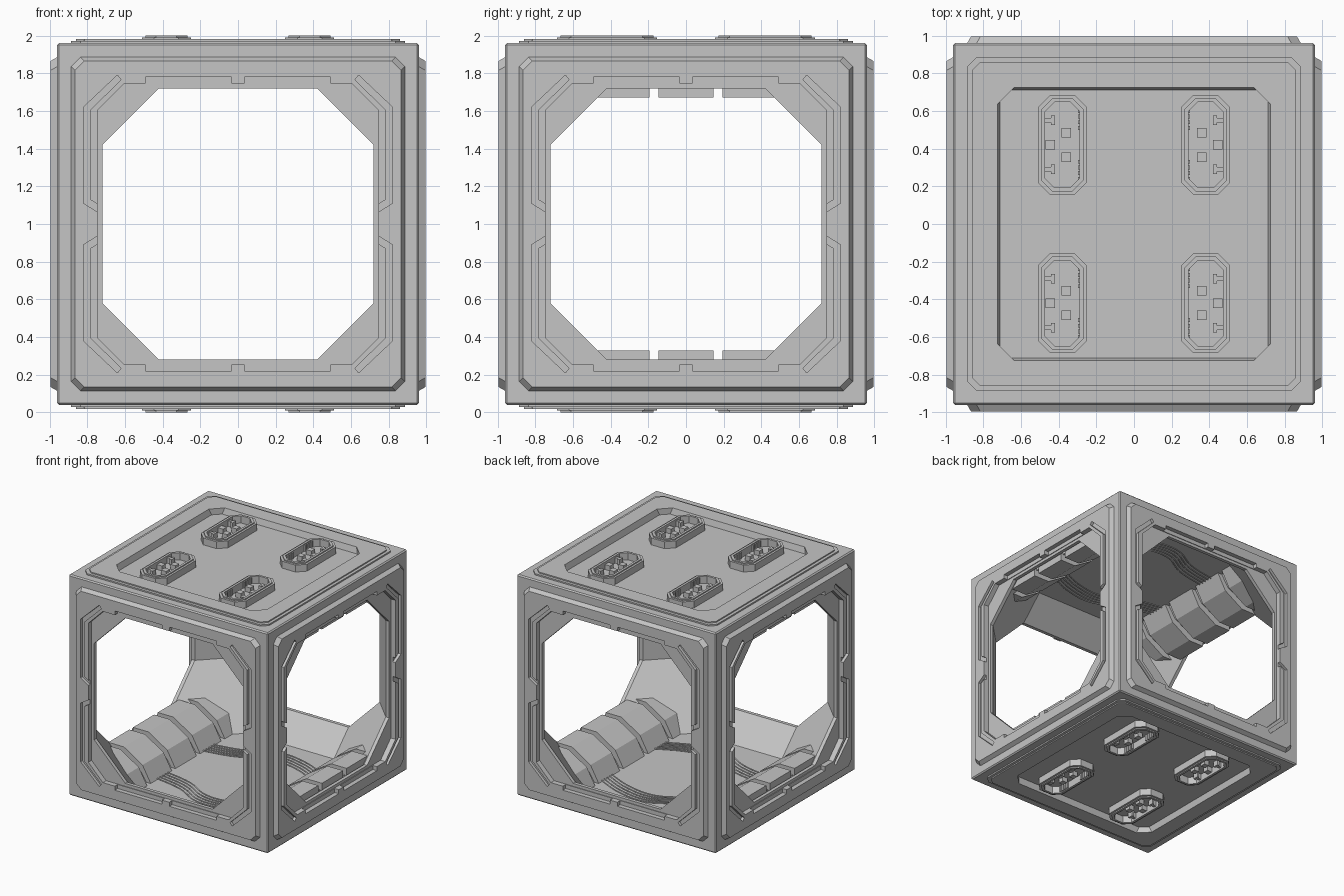
import bpy, bmesh
from math import pi
from mathutils import Matrix, Vector

if "Cube" in bpy.data.objects:
    bpy.data.objects.remove(bpy.data.objects["Cube"], do_unlink=True)

GREY = (0.56, 0.56, 0.56, 1.0)
metal = bpy.data.materials.new("plain_grey")
metal.use_nodes = True
metal.diffuse_color = GREY
metal.node_tree.nodes["Principled BSDF"].inputs["Base Color"].default_value = GREY

LIFT = Matrix.Translation((0, 0, 1))
FRONT = Matrix.Rotation(pi / 2, 4, 'X')
SIDES = [Matrix.Rotation(k * pi / 2, 4, 'Z') @ FRONT for k in range(4)]
CAPS = [Matrix.Identity(4), Matrix.Scale(-1, 4, (0, 0, 1))]
SIGNS = [(a, b) for a in (-1, 1) for b in (-1, 1)]


def finish(name, bm):
    """Turn a bmesh centred on the origin into an object standing on the ground."""
    bmesh.ops.remove_doubles(bm, verts=bm.verts, dist=0.0001)
    bmesh.ops.recalc_face_normals(bm, faces=bm.faces)
    bm.transform(LIFT)
    mesh = bpy.data.meshes.new(name)
    bm.to_mesh(mesh)
    bm.free()
    mesh.materials.append(metal)
    obj = bpy.data.objects.new(name, mesh)
    bpy.context.collection.objects.link(obj)
    return obj


def octagon(h, c, k=None):
    """Rectangle outline of half sizes h and k with corners cut by c."""
    k = k or h
    return [(h, k - c), (h - c, k), (c - h, k), (-h, k - c),
            (-h, c - k), (c - h, -k), (h - c, -k), (h, c - k)]


def face(bm, pts, m):
    bm.faces.new([bm.verts.new(m @ Vector(p)) for p in pts])


def bridge(bm, loops, m, fill=False):
    """Join octagonal outlines, each paired with its depth."""
    rows = [[bm.verts.new(m @ Vector((x, y, d))) for x, y in pts] for pts, d in loops]
    for a, b in zip(rows, rows[1:]):
        for i in range(8):
            j = (i + 1) % 8
            bm.faces.new((a[i], a[j], b[j], b[i]))
    if fill:
        bm.faces.new(rows[-1])


def prism(bm, pts, d0, d1, m):
    low = [bm.verts.new(m @ Vector((x, y, d0))) for x, y in pts]
    top = [bm.verts.new(m @ Vector((x, y, d1))) for x, y in pts]
    bm.faces.new(low)
    bm.faces.new(top)
    for i in range(len(pts)):
        j = (i + 1) % len(pts)
        bm.faces.new((low[i], low[j], top[j], top[i]))


def box(x0, x1, y0, y1):
    return [(x0, y0), (x1, y0), (x1, y1), (x0, y1)]


# Frame: thin open walls, recessed top and bottom, bevelled edges and gussets inside
H, CUT = 0.72, 0.30              # opening half size and corner cut
LOW, WALL = H - CUT, 0.92        # straight half length, inner wall distance

bm = bmesh.new()
for m in SIDES:
    bridge(bm, [(octagon(0.96, 0), 0.96), (octagon(0.885, 0.05), 0.96),
                (octagon(0.865, 0.05), 0.995), (octagon(0.745, 0.14), 0.995),
                (octagon(0.745, 0.14), 0.95), (octagon(H, CUT), 0.95),
                (octagon(H, CUT), WALL)], m)
    face(bm, [(H, LOW, WALL), (H, -LOW, WALL), (WALL, -LOW, H), (WALL, LOW, H)], m)
    for s in (-1, 1):
        face(bm, [(LOW, s * H, WALL), (-LOW, s * H, WALL),
                  (-LOW, s * WALL, H), (LOW, s * WALL, H)], m)
for m in CAPS:
    bridge(bm, [(octagon(0.96, 0), 0.96), (octagon(0.885, 0.05), 0.96),
                (octagon(0.885, 0.05), 0.972), (octagon(0.86, 0.045), 0.972),
                (octagon(0.86, 0.045), 0.982), (octagon(0.725, 0.09), 0.982),
                (octagon(0.71, 0.06), 0.93)], m, True)
    face(bm, [(x, y, WALL) for x, y in octagon(H, CUT)], m)
    for a, b in SIGNS:
        face(bm, [(H, WALL, LOW), (LOW, WALL, H), (LOW, H, WALL),
                  (H, LOW, WALL), (WALL, LOW, H), (WALL, H, LOW)],
             m @ Matrix.Diagonal((a, b, 1, 1)))
bmesh.ops.remove_doubles(bm, verts=bm.verts, dist=0.0001)
bmesh.ops.recalc_face_normals(bm, faces=bm.faces)
rim = [e for e in bm.edges if all(min(map(abs, v.co)) > 0.95 for v in e.verts)]
bmesh.ops.bevel(bm, geom=rim, offset=0.01, segments=1, affect='EDGES')
frame = finish("cube_frame", bm)

# Channels and lip slots cut into the open walls
CHANNEL = [(0.64, 0.79), (0.82, 0.62), (0.82, 0.11), (0.73, 0.055),
           (0.73, 0.095), (0.785, 0.13), (0.785, 0.605), (0.62, 0.765)]
bm = bmesh.new()
for m in SIDES:
    for a, b in SIGNS:
        flip = m @ Matrix.Diagonal((a, b, 1, 1))
        prism(bm, CHANNEL, 0.97, 1.05, flip)
        prism(bm, box(0.035, 0.49, 0.735, 0.78), 0.956, 1.05, flip)
cutter = finish("channel_cutter", bm)
cutter.hide_render = True
mod = frame.modifiers.new("channels", 'BOOLEAN')
mod.operation = 'DIFFERENCE'
mod.solver = 'EXACT'
mod.object = cutter
bpy.context.view_layer.objects.active = frame
frame.select_set(True)
bpy.ops.object.modifier_apply(modifier="channels")
bpy.data.objects.remove(cutter, do_unlink=True)


# Connector pads: stepped trays holding pegs and brackets
def pad(bm, m):
    outer, lip = octagon(0.13, 0.065, 0.265), octagon(0.112, 0.058, 0.247)
    inner = octagon(0.092, 0.05, 0.227)
    bridge(bm, [(outer, 0.927), (outer, 0.99), (lip, 0.99), (lip, 1.0),
                (inner, 1.0), (inner, 0.937)], m, True)
    for x, y in ((-0.02, 0.065), (0.065, 0), (-0.02, -0.065)):
        prism(bm, box(x - 0.025, x + 0.025, y - 0.025, y + 0.025), 0.93, 0.98, m)
    for s in (-1, 1):
        prism(bm, box(0.04, 0.095, s * 0.13 - 0.012, s * 0.13 + 0.012), 0.93, 0.985, m)
        prism(bm, box(0.04, 0.06, s * 0.13 - 0.025, s * 0.13 + 0.025), 0.93, 0.985, m)
        for i in range(4):
            y = s * (0.09 + 0.03 * i)
            prism(bm, box(-0.1, -0.082, y - 0.01, y + 0.01), 0.93, 0.992, m)


for cap, name in zip(CAPS, ("top_pads", "bottom_pads")):
    bm = bmesh.new()
    for a, b in SIGNS:
        place = Matrix.Translation((a * 0.38, b * 0.42, 0)) @ Matrix.Diagonal((a, 1, 1, 1))
        pad(bm, cap @ place)
    finish(name, bm)

# Segmented ducts along the left and right edges of floor and ceiling
SEGMENT = [(0.91, -0.91), (0.91, -0.67), (0.76, -0.67), (0.58, -0.78), (0.50, -0.922)]
CORE = [(0.89, -0.91), (0.89, -0.73), (0.77, -0.73), (0.61, -0.82), (0.54, -0.922)]
for a, side in ((1, "left"), (-1, "right")):
    for b, level in ((1, "floor"), (-1, "ceiling")):
        bm = bmesh.new()
        m = Matrix.Diagonal((a, 1, b, 1)) @ FRONT
        for i in range(-2, 3):
            prism(bm, SEGMENT, i * 0.34 - 0.145, i * 0.34 + 0.145, m)
        prism(bm, CORE, -0.8, 0.8, m)
        finish(f"{level}_duct_{side}", bm)


# Cable bundles crossing floor and ceiling between the ducts
def cables(name, paths, height):
    curve = bpy.data.curves.new(name, 'CURVE')
    curve.dimensions = '3D'
    curve.bevel_depth = 0.006
    curve.bevel_resolution = 0
    curve.resolution_u = 6
    for path in paths:
        sp = curve.splines.new('BEZIER')
        sp.bezier_points.add(len(path) - 1)
        for p, (x, y) in zip(sp.bezier_points, path):
            p.co = (x, y, height)
            p.handle_left_type = p.handle_right_type = 'AUTO'
    curve.materials.append(metal)
    obj = bpy.data.objects.new(name, curve)
    bpy.context.collection.objects.link(obj)


paths = []
for s in (-1, 1):
    for i in range(5):
        g = i * 0.035
        paths.append([(-0.54, s * (0.24 + g)), (-0.25, s * (0.3 + g)),
                      (0, s * (0.42 + g)), (0.25, s * (0.4 + g)), (0.54, s * (0.28 + g))])
cables("floor_cables", paths, 0.085)
cables("ceiling_cables", paths, 1.915)
